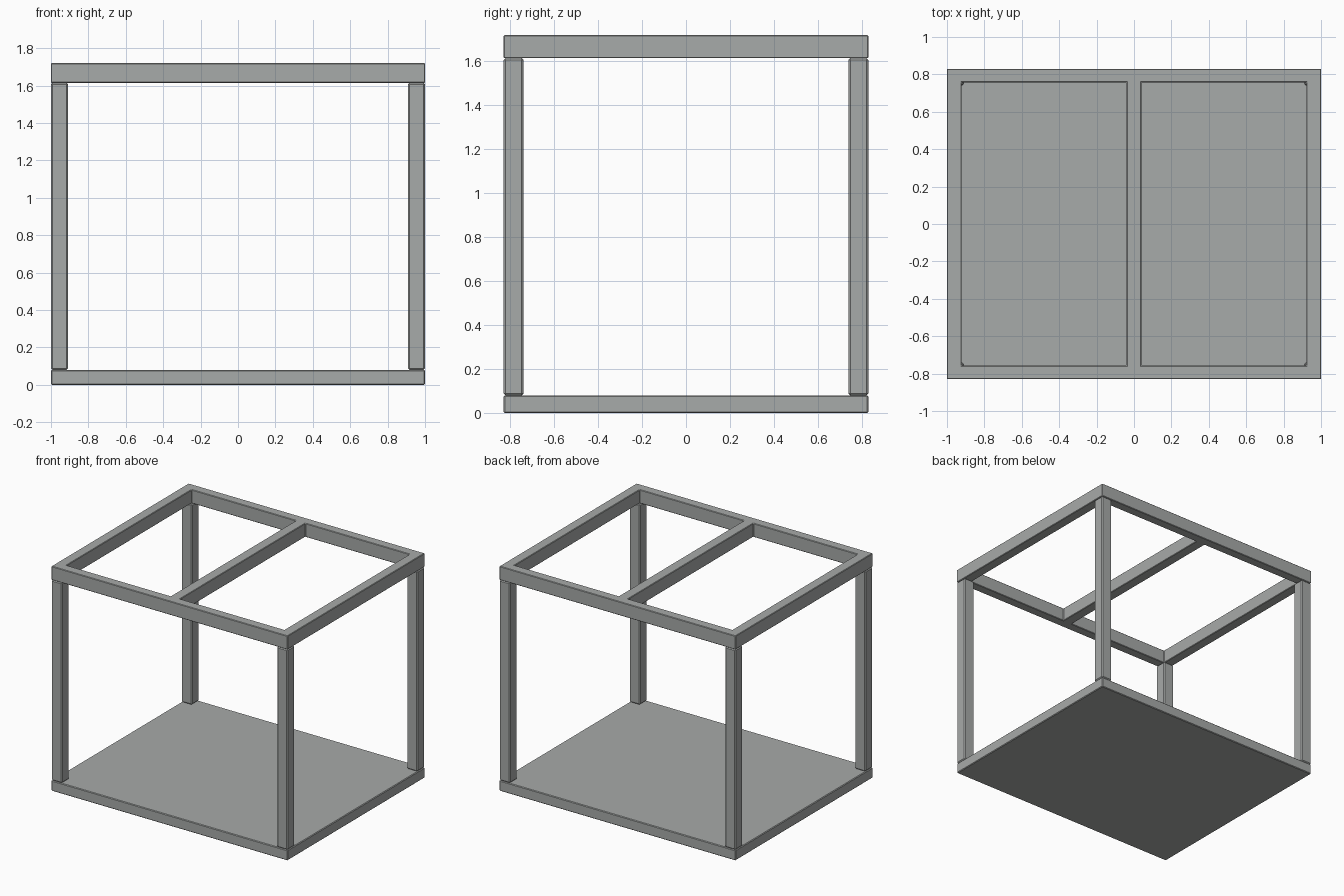
import bpy
import bmesh
from mathutils import Vector

if "Cube" in bpy.data.objects:
    bpy.data.objects.remove(bpy.data.objects["Cube"], do_unlink=True)

HALF_X, HALF_Y, TOP = 1.0, 0.83, 1.72
BASE_TOP, FRAME_BOTTOM = 0.08, 1.615
POST = 0.09

grey = bpy.data.materials.new("grey metal")
grey.use_nodes = True
colour = (0.39, 0.405, 0.398, 1)
grey.diffuse_color = colour
grey.node_tree.nodes["Principled BSDF"].inputs["Base Color"].default_value = colour


def box(name, low, high):
    """Axis-aligned box between two corners."""
    low, high = Vector(low), Vector(high)
    bm = bmesh.new()
    bmesh.ops.create_cube(bm, size=1)
    for v in bm.verts:
        v.co = (low + high) / 2 + v.co * (high - low)
    mesh = bpy.data.meshes.new(name)
    bm.to_mesh(mesh)
    bm.free()
    mesh.materials.append(grey)
    obj = bpy.data.objects.new(name, mesh)
    bpy.context.collection.objects.link(obj)
    return obj


def bevel(obj, width):
    mod = obj.modifiers.new("Edge chamfer", "BEVEL")
    mod.width = width
    mod.segments = 1
    mod.limit_method = "ANGLE"


# Base plate
base = box("base_plate", (-HALF_X, -HALF_Y, 0), (HALF_X, HALF_Y, BASE_TOP))
bevel(base, 0.005)

# Corner posts
for side, sx in (("left", 1), ("right", -1)):
    for end, sy in (("front", -1), ("back", 1)):
        x, y = sx * (HALF_X - POST / 2), sy * (HALF_Y - POST / 2)
        post = box(f"{end}_{side}_post",
                   (x - POST / 2, y - POST / 2, BASE_TOP),
                   (x + POST / 2, y + POST / 2, FRAME_BOTTOM))
        bevel(post, 0.008)

# Top frame with a central crossbar, left by two openings
frame = box("top_frame", (-HALF_X, -HALF_Y, FRAME_BOTTOM), (HALF_X, HALF_Y, TOP))
for side, x0, x1 in (("left", 0.04, 0.922), ("right", -0.922, -0.04)):
    cutter = box(f"{side}_opening_cutter", (x0, -0.757, 1.5), (x1, 0.757, 1.8))
    cutter.hide_render = True
    cutter.hide_set(True)
    cut = frame.modifiers.new(f"{side} opening", "BOOLEAN")
    cut.operation = "DIFFERENCE"
    cut.solver = "EXACT"
    cut.object = cutter
bevel(frame, 0.004)
